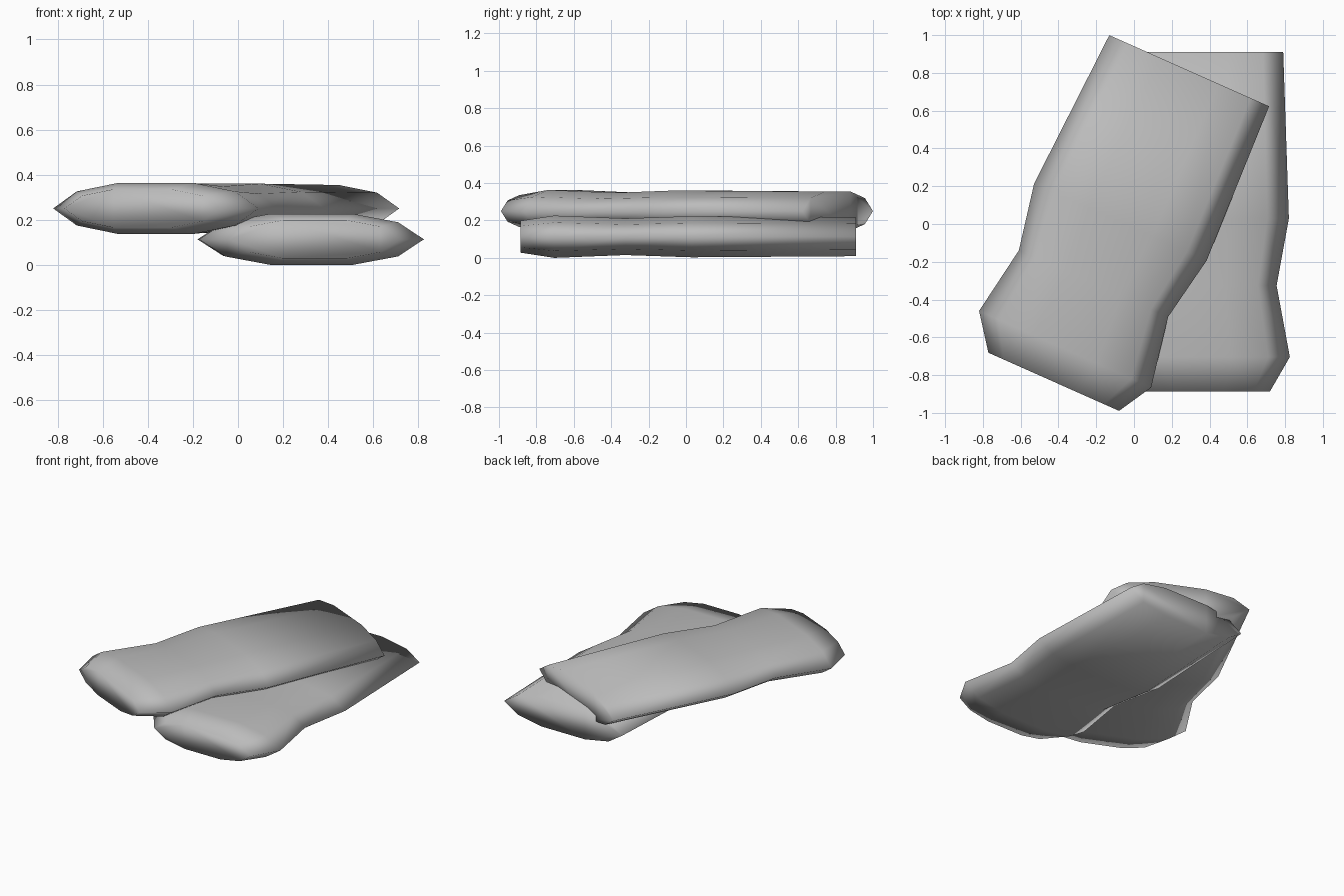
import bpy, bmesh, math

cube = bpy.data.objects.get("Cube")
if cube:
    bpy.data.objects.remove(cube, do_unlink=True)

grey = bpy.data.materials.new("plain_grey")
grey.use_nodes = True
colour = (0.5, 0.5, 0.5, 1)
grey.diffuse_color = colour
grey.node_tree.nodes["Principled BSDF"].inputs["Base Color"].default_value = colour

# Lens-shaped cross-section, as fractions of half width and half height
quarter = [(1, 0), (0.77, 0.67), (0.37, 1)]
upper = quarter + [(-x, z) for x, z in reversed(quarter)]
section = upper + [(x, -z) for x, z in upper[-2:0:-1]]

# Stations along the slab: y, left edge, right edge, half height
stations = [
    (-0.936, -0.427, 0.33, 0.085),
    (-0.754, -0.562, 0.435, 0.113),
    (-0.376, -0.50, 0.365, 0.098),
    (-0.02, -0.57, 0.43, 0.110),
    (0.86, -0.526, 0.40, 0.104),
]


def make_slab(name, location, turn):
    """Loft the cross-section through the stations and close both ends."""
    bm = bmesh.new()
    rings = []
    for y, left, right, height in stations:
        mid, half = (left + right) / 2, (right - left) / 2
        rings.append([bm.verts.new((mid + half * x, y, height * z)) for x, z in section])
    n = len(section)
    for a, b in zip(rings, rings[1:]):
        for i in range(n):
            j = (i + 1) % n
            bm.faces.new((a[i], a[j], b[j], b[i]))
    bm.faces.new(rings[0])
    bm.faces.new(rings[-1])
    bmesh.ops.recalc_face_normals(bm, faces=bm.faces)
    for face in bm.faces:
        face.smooth = True
    mesh = bpy.data.meshes.new(name)
    bm.to_mesh(mesh)
    bm.free()
    mesh.materials.append(grey)
    slab = bpy.data.objects.new(name, mesh)
    slab.location = location
    slab.rotation_euler.z = math.radians(turn)
    bpy.context.collection.objects.link(slab)


# Lower slab lies straight, the upper one rests on it at an angle
make_slab("lower_slab", (0.39, 0.05, 0.113), 0)
make_slab("upper_slab", (0, 0, 0.25), -24)
